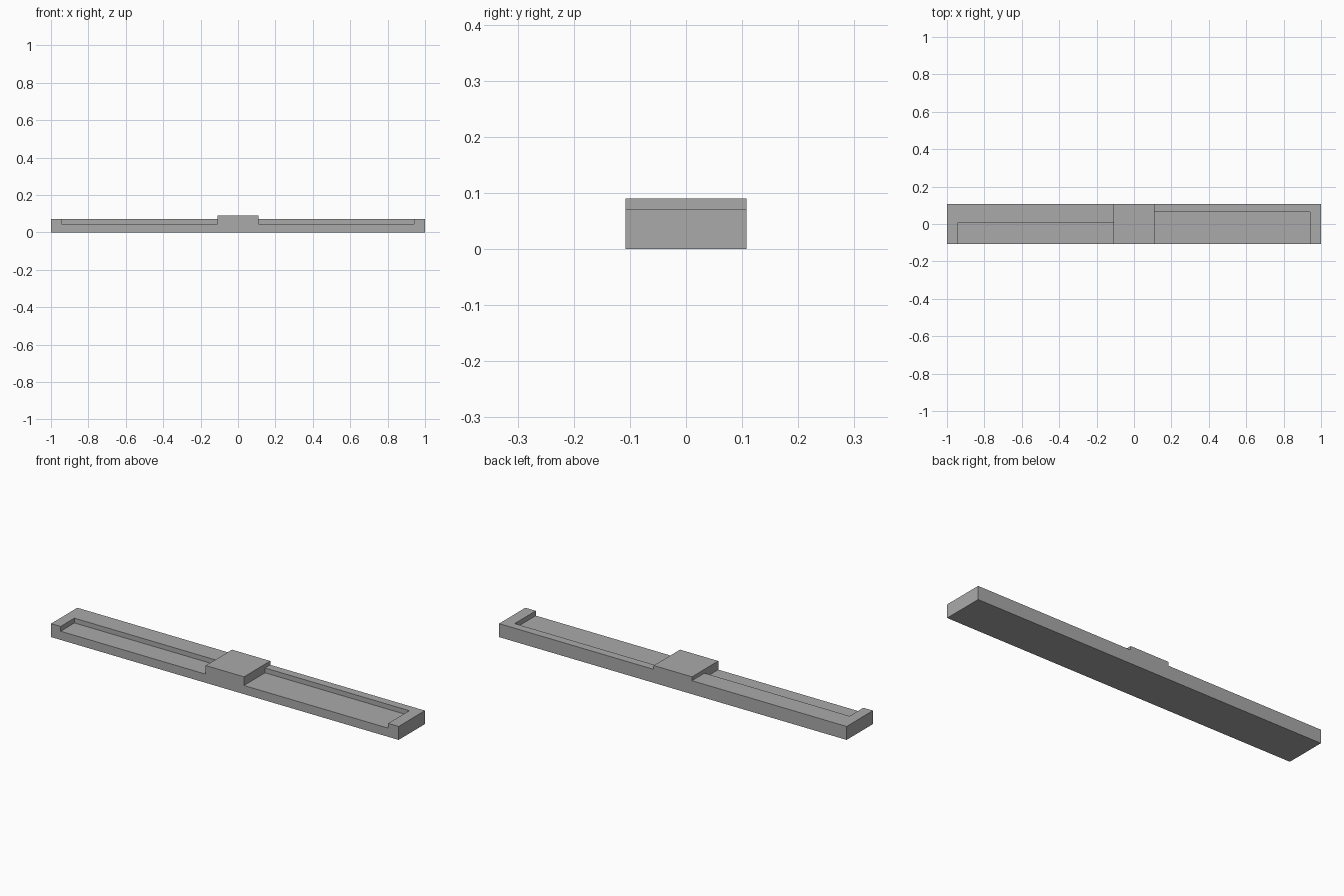
import bpy
import bmesh

cube = bpy.data.objects.get("Cube")
if cube:
    bpy.data.objects.remove(cube, do_unlink=True)

HALF_DEPTH = 0.108
DECK, FLOOR, TOP = 0.07, 0.045, 0.09
HUB = 0.11

grey = bpy.data.materials.new("plain grey")
grey.use_nodes = True
colour = (0.4, 0.4, 0.4, 1)
grey.diffuse_color = colour
grey.node_tree.nodes["Principled BSDF"].inputs["Base Color"].default_value = colour


def extrude_profile(name, points, y0, y1):
    """Extrude an x-z outline from y0 to y1."""
    bm = bmesh.new()
    face = bm.faces.new([bm.verts.new((x, y0, z)) for x, z in points])
    grown = bmesh.ops.extrude_face_region(bm, geom=[face])["geom"]
    verts = [v for v in grown if isinstance(v, bmesh.types.BMVert)]
    bmesh.ops.translate(bm, verts=verts, vec=(0, y1 - y0, 0))
    bmesh.ops.recalc_face_normals(bm, faces=bm.faces)
    mesh = bpy.data.meshes.new(name)
    bm.to_mesh(mesh)
    bm.free()
    mesh.materials.append(grey)
    obj = bpy.data.objects.new(name, mesh)
    bpy.context.collection.objects.link(obj)
    return obj


# Long bar with the raised central block
half = [(1, 0), (1, DECK), (HUB, DECK), (HUB, TOP)]
outline = half + [(-x, z) for x, z in reversed(half)]
body = extrude_profile("bar_body", outline, -HALF_DEPTH, HALF_DEPTH)


# Ledges open to the front, a narrow one and a wide one
def cut_ledge(name, x0, x1, back):
    box = [(x0, FLOOR), (x1, FLOOR), (x1, TOP + 0.1), (x0, TOP + 0.1)]
    cutter = extrude_profile(name, box, -HALF_DEPTH - 0.1, back)
    cutter.hide_render = True
    mod = body.modifiers.new(name, "BOOLEAN")
    mod.operation = "DIFFERENCE"
    mod.solver = "EXACT"
    mod.object = cutter
    with bpy.context.temp_override(object=body, active_object=body):
        bpy.ops.object.modifier_apply(modifier=mod.name)
    bpy.data.objects.remove(cutter, do_unlink=True)


cut_ledge("right_ledge", -0.945, -HUB, 0.005)
cut_ledge("left_ledge", HUB, 0.94, 0.065)
